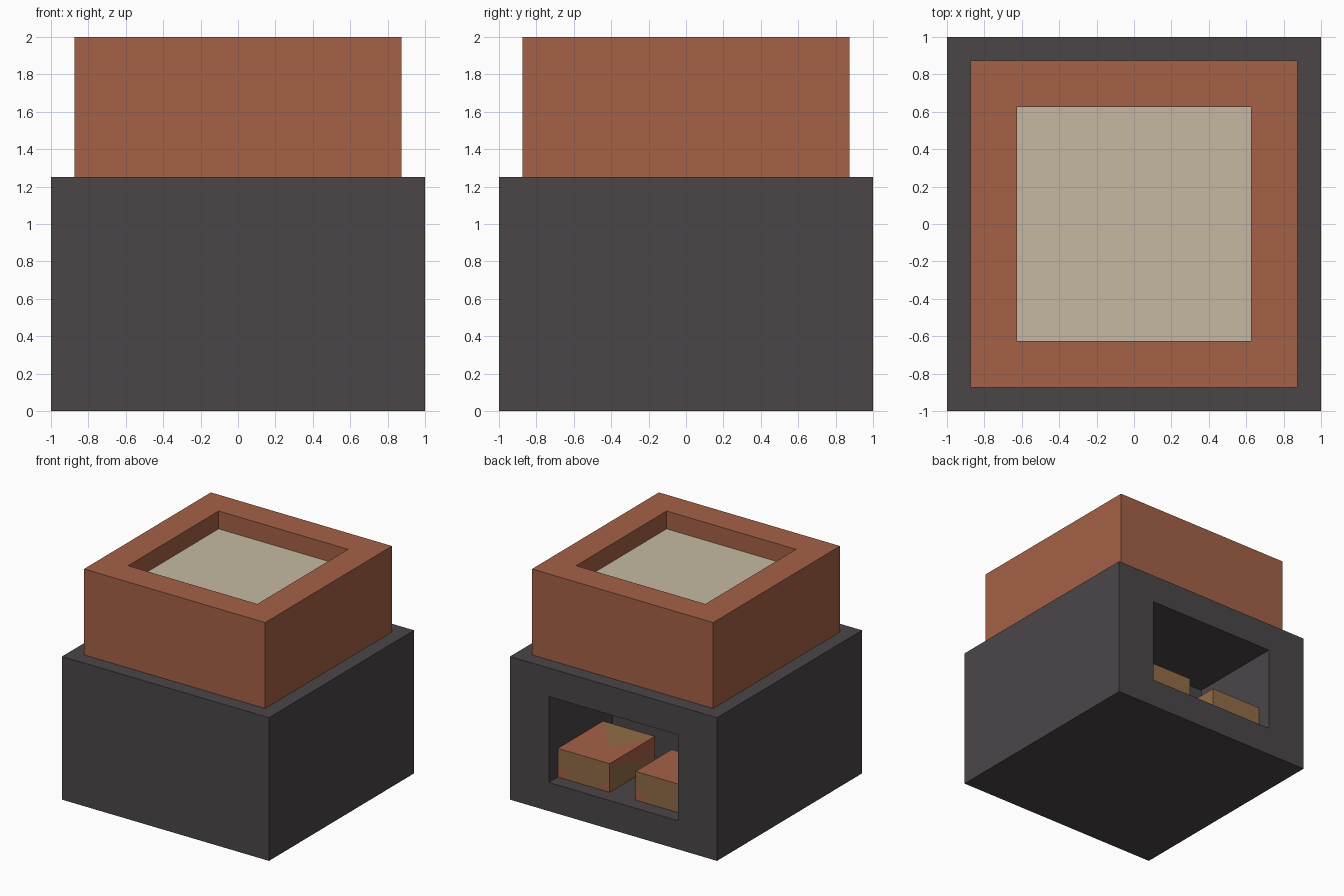
import bpy
import bmesh
from mathutils import Vector

cube = bpy.data.objects.get("Cube")
if cube:
    bpy.data.objects.remove(cube)


def material(name, rgb):
    linear = [((c / 255 + 0.055) / 1.055) ** 2.4 for c in rgb] + [1]
    mat = bpy.data.materials.new(name)
    mat.use_nodes = True
    mat.diffuse_color = linear
    mat.node_tree.nodes["Principled BSDF"].inputs["Base Color"].default_value = linear
    return mat


dark_stone = material("dark_stone", (75, 70, 73))
terracotta = material("terracotta", (165, 97, 70))
cream = material("cream", (198, 185, 162))
wood = material("wood_brown", (146, 109, 70))


def box(low, high):
    low, high = Vector(low), Vector(high)
    bm = bmesh.new()
    bmesh.ops.create_cube(bm, size=1)
    bmesh.ops.scale(bm, vec=high - low, verts=bm.verts)
    bmesh.ops.translate(bm, vec=(low + high) / 2, verts=bm.verts)
    bm.normal_update()
    return bm


def finish(bm, name, *mats):
    mesh = bpy.data.meshes.new(name)
    bm.to_mesh(mesh)
    bm.free()
    for mat in mats:
        mesh.materials.append(mat)
    bpy.context.collection.objects.link(bpy.data.objects.new(name, mesh))


def facing(bm, direction):
    return [f for f in bm.faces if f.normal.dot(direction) > 0.9]


def recess(bm, direction, margin, depth, squeeze=1):
    """Inset the face on one side and sink it into the block."""
    face = facing(bm, direction)[0]
    bmesh.ops.inset_region(bm, faces=[face], thickness=margin, use_even_offset=True)
    bmesh.ops.scale(bm, vec=(squeeze, 1, 1), verts=face.verts)
    grown = bmesh.ops.extrude_face_region(bm, geom=[face])["geom"]
    if face.is_valid:
        bm.faces.remove(face)
    verts = [v for v in grown if isinstance(v, bmesh.types.BMVert)]
    bmesh.ops.translate(bm, vec=-depth * direction, verts=verts)
    bmesh.ops.recalc_face_normals(bm, faces=bm.faces)


def patch(bm, direction, lines, inside, index):
    """Cut one side along lines; colour the piece containing the inside point."""
    for a, b in lines:
        faces = facing(bm, direction)
        parts = {e for f in faces for e in f.edges} | {v for f in faces for v in f.verts}
        bmesh.ops.bisect_plane(bm, geom=faces + list(parts), dist=0.0001,
                               plane_co=a, plane_no=direction.cross(b - a))
        bm.normal_update()
    for face in facing(bm, direction):
        centre = face.calc_center_median()
        sides = [direction.cross(b - a) for a, b in lines]
        if all((centre - a).dot(n) * (inside - a).dot(n) > 0
               for n, (a, b) in zip(sides, lines)):
            face.material_index = index


UP, BACK, RIGHT = Vector((0, 0, 1)), Vector((0, 1, 0)), Vector((-1, 0, 0))

# Stone base with the fire chamber opening at the back
base = box((-1, -1, 0), (1, 1, 1.25))
recess(base, BACK, 0.25, 0.875, squeeze=1.25 / 1.5)
finish(base, "stone_base", dark_stone)

# Terracotta collar with a shallow tray holding a cream slab
collar = box((-0.875, -0.875, 1.25), (0.875, 0.875, 2))
recess(collar, UP, 0.25, 0.25)
finish(collar, "terracotta_collar", terracotta)
finish(box((-0.625, -0.625, 1.75), (0.625, 0.625, 1.844)), "cream_slab", cream)

# Two mottled logs on the chamber floor
for name, left, length in (("left_log", 0.625, 0.625), ("right_log", -0.125, 0.5)):
    log = box((left - 0.5, 0.875 - length, 0.25), (left, 0.875, 0.5))

    def at(u, v, w):
        return Vector((left - 0.5 * u, 0.875 - length * v, 0.25 + 0.25 * w))

    for face in facing(log, UP):
        face.material_index = 1
    patch(log, BACK, [(at(0, 0, 0.5), at(0.25, 0, 0))], at(0, 0, 0), 1)
    if name == "left_log":
        patch(log, BACK, [(at(0.75, 0, 0), at(1, 0, 0.5))], at(1, 0, 0), 1)
        tip = at(0.66, 0.4, 1)
        patch(log, UP, [(at(0, 1, 1), tip), (tip, at(1, 1, 1))], at(0.6, 0.9, 1), 0)
        patch(log, RIGHT, [(at(1, 0, 0.9), at(1, 1, 0.2))], at(1, 1, 1), 1)
    finish(log, name, wood, terracotta)
